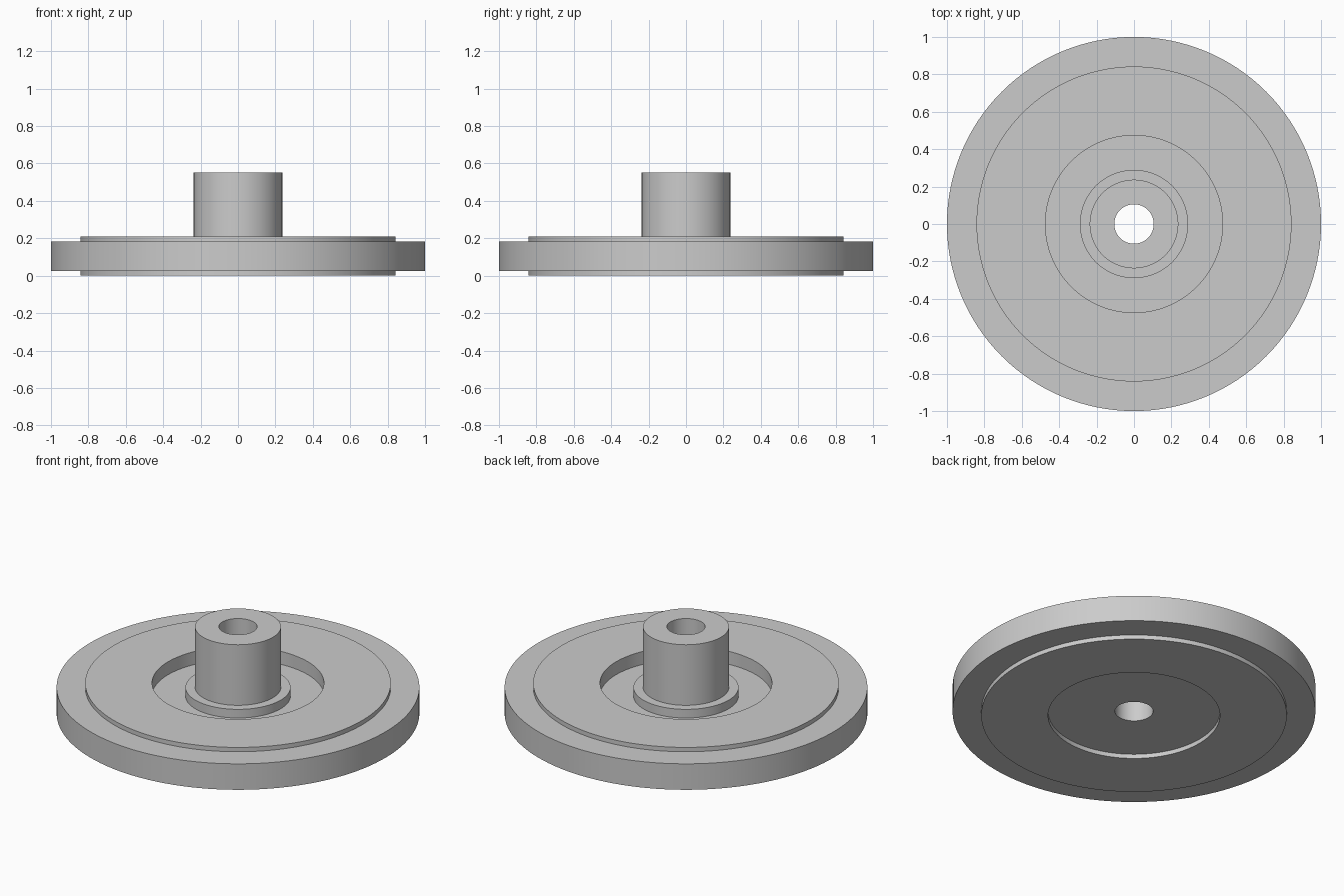
import bpy
import bmesh
from math import radians, tau
from mathutils import Vector

SEGMENTS = 128
U = 1 / 38  # design unit: the wheel radius is 38 units

if "Cube" in bpy.data.objects:
    bpy.data.objects.remove(bpy.data.objects["Cube"])

grey = bpy.data.materials.new("plain grey")
grey.use_nodes = True
colour = (0.6, 0.6, 0.6, 1)
grey.diffuse_color = colour
grey.node_tree.nodes["Principled BSDF"].inputs["Base Color"].default_value = colour


def lathe(name, profile, material):
    """Revolve a closed (radius, height) profile around the z axis."""
    bm = bmesh.new()
    points = [bm.verts.new((r * U, 0, z * U)) for r, z in profile]
    edges = [bm.edges.new((a, b)) for a, b in zip(points, points[1:] + points[:1])]
    bmesh.ops.spin(bm, geom=points + edges, cent=Vector(), axis=(0, 0, 1),
                   angle=tau, steps=SEGMENTS, use_merge=True)
    bmesh.ops.remove_doubles(bm, verts=bm.verts, dist=1e-5)
    bmesh.ops.recalc_face_normals(bm, faces=bm.faces)
    mesh = bpy.data.meshes.new(name)
    bm.to_mesh(mesh)
    bm.free()
    mesh.materials.append(material)
    obj = bpy.data.objects.new(name, mesh)
    bpy.context.collection.objects.link(obj)
    bpy.ops.object.select_all(action="DESELECT")
    obj.select_set(True)
    bpy.context.view_layer.objects.active = obj
    bpy.ops.object.shade_smooth_by_angle(angle=radians(30))
    return obj


# Radii and heights of the features, in design units
BORE, HUB, COLLAR, RECESS, WEB, RIM = 4, 9, 11, 18, 32, 38
LOWER_STEP, RECESS_FLOOR, UPPER_STEP, WEB_TOP, HUB_TOP = 1, 5, 7, 8, 21

underside = [(BORE, LOWER_STEP), (RECESS, LOWER_STEP), (RECESS, 0), (WEB, 0), (WEB, LOWER_STEP)]
rim = [(RIM, LOWER_STEP), (RIM, UPPER_STEP)]
top_side = [(WEB, UPPER_STEP), (WEB, WEB_TOP), (RECESS, WEB_TOP), (RECESS, RECESS_FLOOR)]
collar = [(COLLAR, RECESS_FLOOR), (COLLAR, UPPER_STEP)]
hub = [(HUB, UPPER_STEP), (HUB, HUB_TOP), (BORE, HUB_TOP)]

# One solid turned wheel with a bored hub
lathe("hub_wheel", underside + rim + top_side + collar + hub, grey)
